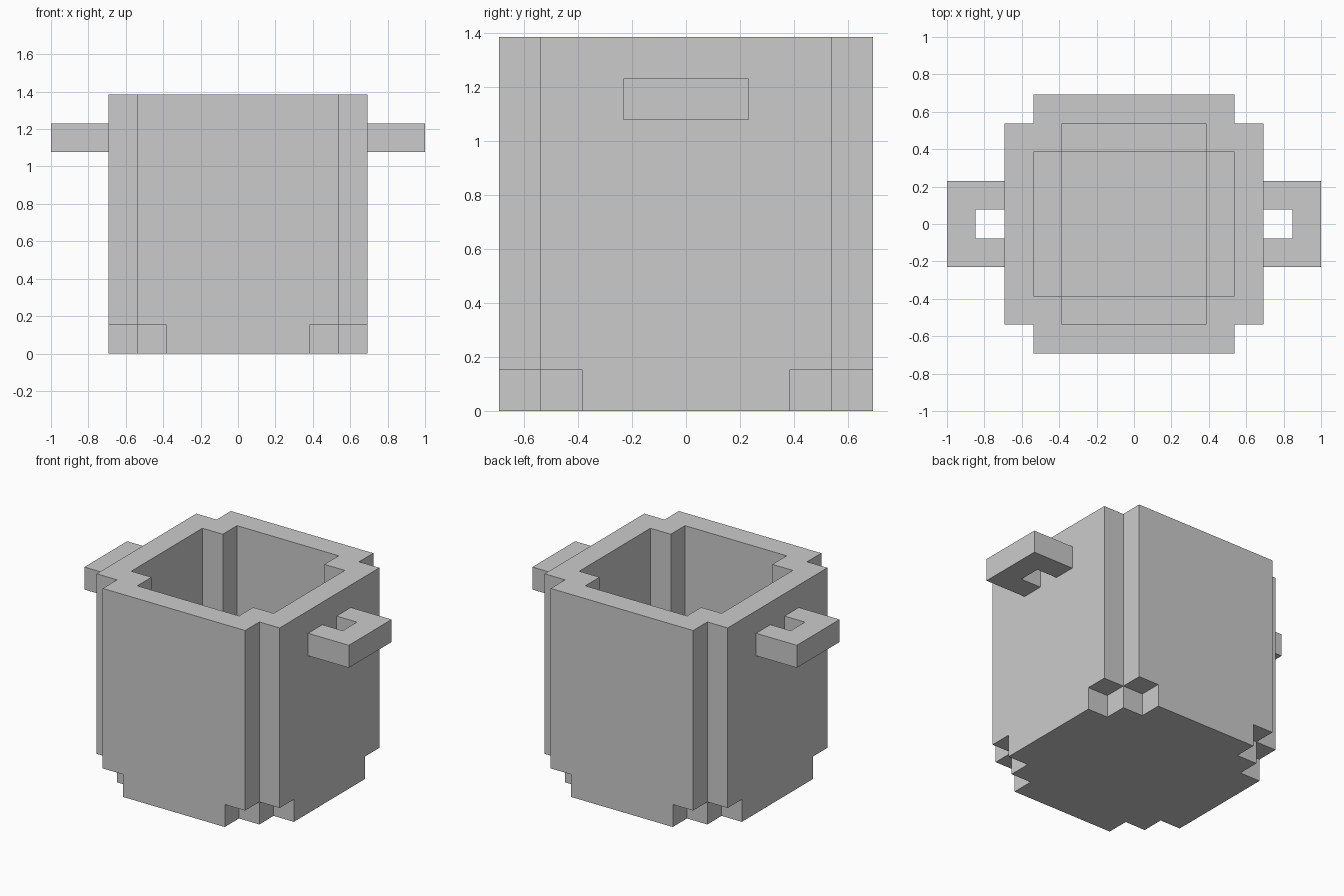
import bpy, bmesh
from mathutils import Vector

if "Cube" in bpy.data.objects:
    bpy.data.objects.remove(bpy.data.objects["Cube"])

U = 2 / 13  # one block of the grid


def build_blocks(name, cells):
    """Mesh the outer skin of a set of unit blocks, merging coplanar faces."""
    bm = bmesh.new()
    for c in cells:
        for axis in range(3):
            for sign in (-1, 1):
                n = [0, 0, 0]
                n[axis] = sign
                if tuple(a + b for a, b in zip(c, n)) in cells:
                    continue
                u, v = Vector(), Vector()
                u[(axis + 1) % 3] = 0.5
                v[(axis + 2) % 3] = 0.5 * sign
                mid = Vector((c[0], c[1], c[2] + 0.5)) + Vector(n) * 0.5
                corners = (mid - u - v, mid + u - v, mid + u + v, mid - u + v)
                bm.faces.new([bm.verts.new(p * U) for p in corners])
    bmesh.ops.remove_doubles(bm, verts=bm.verts, dist=1e-4)
    bmesh.ops.dissolve_limit(bm, angle_limit=0.02, verts=bm.verts, edges=bm.edges)
    mesh = bpy.data.meshes.new(name)
    bm.to_mesh(mesh)
    bm.free()
    obj = bpy.data.objects.new(name, mesh)
    bpy.context.collection.objects.link(obj)
    return obj


def in_pot(x, y, z):
    big, small = max(abs(x), abs(y)), min(abs(x), abs(y))
    if z == 0:                       # base slab with stepped corners
        return big + small <= 6
    if big == 4:                     # outer walls, corners left out
        return small <= 3
    if z == 1 and big == 3:          # step around the inner floor
        return True
    return big == 3 and small == 3   # inner corner posts


# Pot body
R = range(-4, 5)
build_blocks("pot_body", {(x, y, z) for x in R for y in R for z in range(9)
                          if in_pot(x, y, z)})

# U-shaped side handles
for side, label in ((-1, "left"), (1, "right")):
    build_blocks(label + "_handle",
                 {(side * x, y, 7) for x in (5, 6) for y in (-1, 0, 1)
                  if (x, y) != (5, 0)})
